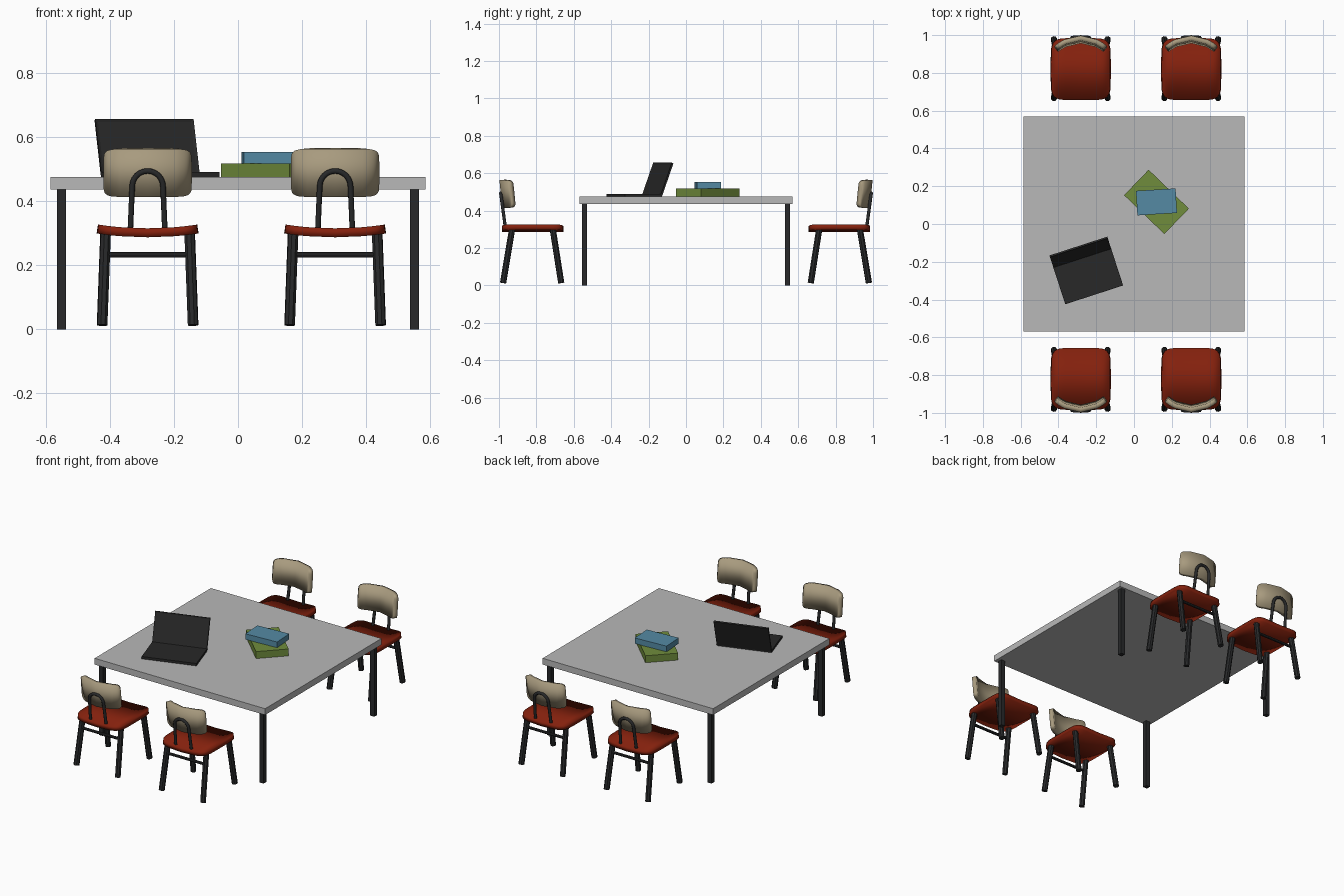
import bpy, bmesh, math
from mathutils import Matrix, Vector

if "Cube" in bpy.data.objects:
    bpy.data.objects.remove(bpy.data.objects["Cube"])


def material(name, r, g, b):
    m = bpy.data.materials.new(name)
    m.diffuse_color = (r, g, b, 1)
    m.use_nodes = True
    m.node_tree.nodes["Principled BSDF"].inputs["Base Color"].default_value = m.diffuse_color
    return m


GREY = material("table grey", 0.48, 0.48, 0.48)
BLACK = material("metal black", 0.021, 0.022, 0.023)
RED = material("seat red", 0.23, 0.015, 0.004)
TAN = material("backrest tan", 0.39, 0.325, 0.21)
GREEN = material("book green", 0.162, 0.265, 0.045)
BLUE = material("book blue", 0.089, 0.255, 0.37)
DARK = material("laptop black", 0.021, 0.021, 0.021)


def finish(bm, name, mat, matrix=Matrix(), smooth=None):
    bmesh.ops.recalc_face_normals(bm, faces=bm.faces[:])
    me = bpy.data.meshes.new(name)
    bm.to_mesh(me)
    bm.free()
    me.materials.append(mat)
    ob = bpy.data.objects.new(name, me)
    bpy.context.collection.objects.link(ob)
    ob.matrix_world = matrix
    if smooth:
        bpy.ops.object.select_all(action='DESELECT')
        ob.select_set(True)
        bpy.context.view_layer.objects.active = ob
        bpy.ops.object.shade_smooth_by_angle(angle=math.radians(smooth))
    return ob


def box_mesh(lo, hi):
    lo, hi = Vector(lo), Vector(hi)
    bm = bmesh.new()
    bmesh.ops.create_cube(bm, size=1, matrix=Matrix.Translation((lo + hi) / 2)
                          @ Matrix.Diagonal((*(hi - lo), 1)))
    return bm


def box(name, lo, hi, mat, matrix=Matrix()):
    return finish(box_mesh(lo, hi), name, mat, matrix)


def rod(name, a, b, radius, matrix, sides=8):
    a, b = Vector(a), Vector(b)
    rot = (b - a).to_track_quat('Z', 'Y').to_matrix().to_4x4()
    bm = bmesh.new()
    bmesh.ops.create_cone(bm, cap_ends=True, segments=sides, radius1=radius, radius2=radius,
                          depth=(b - a).length, matrix=Matrix.Translation((a + b) / 2) @ rot)
    finish(bm, name, BLACK, matrix)


def curved_panel(name, half_w, half_d, power, thickness, place, mat, matrix):
    """Rounded rectangle made of strips, bent by place(x, d), then thickened."""
    bm = bmesh.new()
    prev, n = None, 20
    for i in range(n + 1):
        a = (-1 + 2 * i / n) * (math.pi / 2 - 0.015)
        x = math.copysign(abs(math.sin(a)) ** power, a) * half_w
        d = math.cos(a) ** power * half_d
        pair = [bm.verts.new(place(x, -d)), bm.verts.new(place(x, d))]
        if prev:
            bm.faces.new((prev[0], pair[0], pair[1], prev[1]))
        prev = pair
    ob = finish(bm, name, mat, matrix, 30)
    mod = ob.modifiers.new("thickness", 'SOLIDIFY')
    mod.thickness, mod.offset = thickness, 0


def chair(matrix):
    # seat, dished across its width
    curved_panel("seat", 0.157, 0.164, 1 / 3, 0.028,
                 lambda x, d: (x, d, 0.301 + 0.012 * (x / 0.157) ** 2), RED, matrix)
    # curved, slightly leaning backrest
    curved_panel("backrest", 0.13, 0.075, 1 / 4, 0.026,
                 lambda x, d: (x, -0.157 + 0.05 * (x / 0.13) ** 2 - 0.1 * d, 0.489 + d),
                 TAN, matrix)
    # splayed legs
    for sx in (-1, 1):
        rod("front_leg", (sx * 0.142, 0.153, 0.013), (sx * 0.131, 0.107, 0.306), 0.017, matrix)
        rod("rear_leg", (sx * 0.142, -0.158, 0.013), (sx * 0.131, -0.109, 0.306), 0.017, matrix)
    # rear crossbar
    rod("crossbar", (-0.134, -0.121, 0.232), (0.134, -0.121, 0.232), 0.0085, matrix)
    # arched tube holding the backrest
    cu = bpy.data.curves.new("back_arch", 'CURVE')
    cu.dimensions = '3D'
    cu.bevel_depth, cu.bevel_resolution, cu.use_fill_caps = 0.009, 2, True
    path = [(0.054, 0.305)]
    path += [(0.048 * math.cos(i * math.pi / 12), 0.446 + 0.048 * math.sin(i * math.pi / 12))
             for i in range(13)]
    path += [(-0.054, 0.305)]
    sp = cu.splines.new('POLY')
    sp.points.add(len(path) - 1)
    for p, (x, z) in zip(sp.points, path):
        p.co = (x, -0.145 - 0.026 * (z - 0.305) / 0.19, z, 1)
    cu.materials.append(BLACK)
    ob = bpy.data.objects.new("back_arch", cu)
    bpy.context.collection.objects.link(ob)
    ob.matrix_world = matrix


# four chairs, two on each long side
for cx in (-0.282, 0.303):
    chair(Matrix.Translation((cx, -0.82, 0)))
    chair(Matrix.Translation((cx, 0.82, 0)) @ Matrix.Rotation(math.pi, 4, 'Z'))

# table
box("table_top", (-0.585, -0.57, 0.436), (0.585, 0.57, 0.475), GREY)
for sx in (-1, 1):
    for sy in (-1, 1):
        c = Vector((sx * 0.551, sy * 0.543, 0))
        box("table_leg", c - Vector((0.014, 0.014, 0)), c + Vector((0.014, 0.014, 0.437)), BLACK)

# two stacked books
turn = Matrix.Translation((0.119, 0.117, 0)) @ Matrix.Rotation(math.radians(-44), 4, 'Z')
box("large_book", (-0.148, -0.0935, 0.475), (0.148, 0.0935, 0.518), GREEN, turn)
turn = Matrix.Translation((0.119, 0.117, 0)) @ Matrix.Rotation(math.radians(3.5), 4, 'Z')
box("small_book", (-0.105, -0.065, 0.518), (0.105, 0.065, 0.553), BLUE, turn)

# open laptop, the lid leaning back from the hinge
turn = Matrix.Translation((-0.2725, -0.185, 0)) @ Matrix.Rotation(math.radians(18), 4, 'Z')
box("laptop_base", (-0.161, -0.2, 0.475), (0.161, 0.006, 0.49), DARK, turn)
bm = box_mesh((-0.161, 0, 0), (0.161, 0.01, 0.182))
bm.normal_update()
front = [f for f in bm.faces if f.normal.y < -0.9]
bmesh.ops.inset_region(bm, faces=front, thickness=0.012)
bmesh.ops.translate(bm, verts=front[0].verts[:], vec=(0, 0.003, 0))
finish(bm, "laptop_lid", DARK, turn @ Matrix.Translation((0, 0, 0.485))
       @ Matrix.Rotation(math.radians(-20), 4, 'X'))
